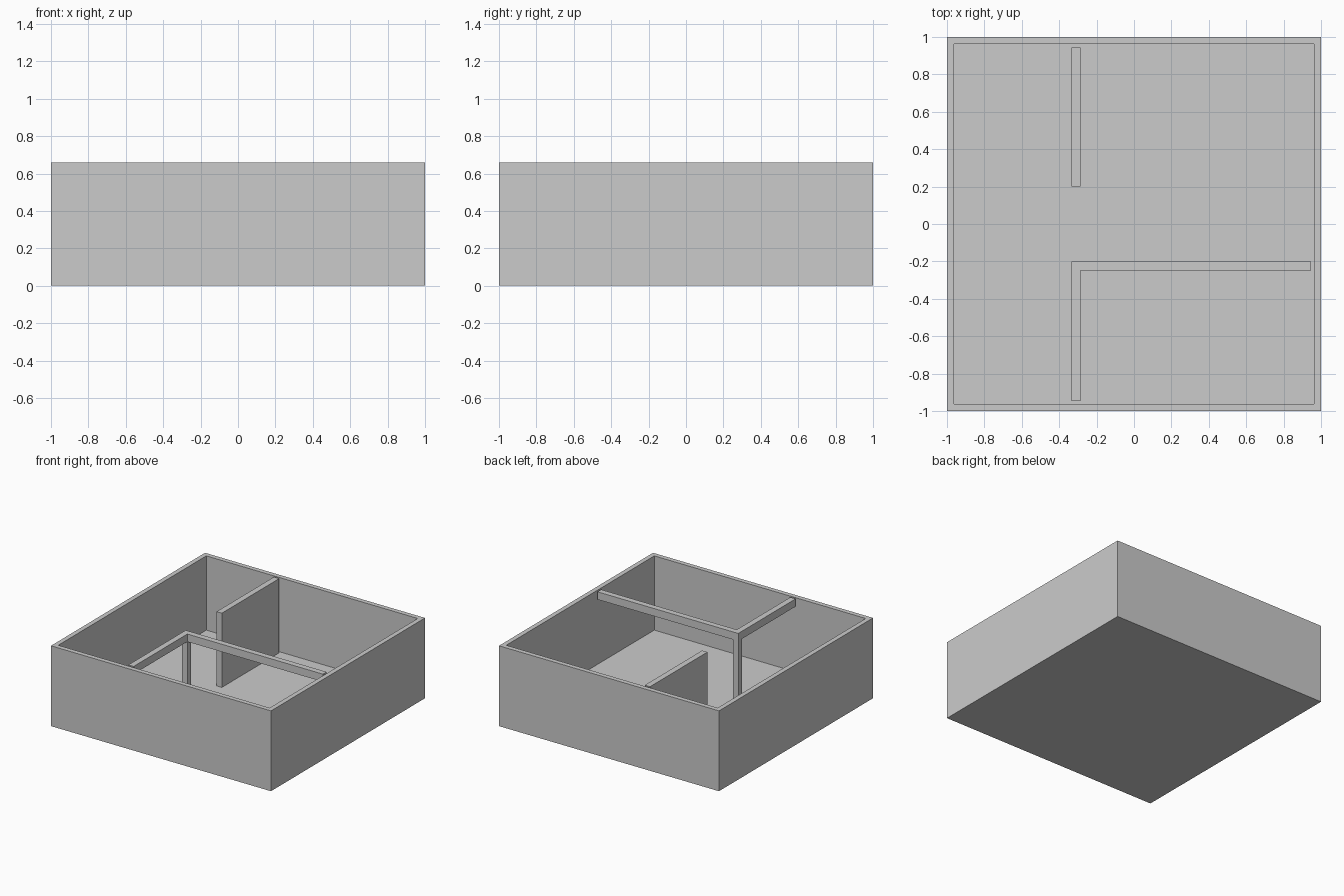
import bpy, bmesh
from mathutils import Matrix, Vector

if "Cube" in bpy.data.objects:
    bpy.data.objects.remove(bpy.data.objects["Cube"])

TOP = 0.66      # overall height
FLOOR = 0.05    # floor slab thickness
WALL = 0.055    # outer wall thickness
INNER = 1 - WALL
LINTEL = TOP - 0.063


def finish(name, bm):
    bmesh.ops.recalc_face_normals(bm, faces=bm.faces)
    mesh = bpy.data.meshes.new(name)
    bm.to_mesh(mesh)
    bm.free()
    obj = bpy.data.objects.new(name, mesh)
    bpy.context.collection.objects.link(obj)
    return obj


def prism(name, outline, z0, z1):
    bm = bmesh.new()
    base = bm.faces.new([bm.verts.new((x, y, z0)) for x, y in outline])
    ext = bmesh.ops.extrude_face_region(bm, geom=[base])["geom"]
    verts = [g for g in ext if isinstance(g, bmesh.types.BMVert)]
    bmesh.ops.translate(bm, verts=verts, vec=(0, 0, z1 - z0))
    return finish(name, bm)


def rect(x0, x1, y0, y1):
    return [(x0, y0), (x1, y0), (x1, y1), (x0, y1)]


# open-topped shell: floor slab and four outer walls
bm = bmesh.new()
bmesh.ops.create_cube(bm, size=1, matrix=Matrix.Translation((0, 0, TOP / 2))
                      @ Matrix.Diagonal((2, 2, TOP, 1)))
bm.normal_update()
top = max(bm.faces, key=lambda f: f.calc_center_median().z)
bmesh.ops.inset_region(bm, faces=[top], thickness=WALL)
well = bmesh.ops.extrude_discrete_faces(bm, faces=[top])["faces"][0]
bmesh.ops.translate(bm, verts=well.verts, vec=Vector((0, 0, FLOOR - TOP)))
finish("outer_walls_and_floor", bm)

# partition layout
X0, X1 = -0.335, -0.287
Y0, Y1 = -0.248, -0.2

# solid partition at the back
prism("back_partition", rect(X0, X1, 0.2, INNER), FLOOR, TOP)

# corner post and L-shaped beam framing the open front room
prism("corner_post", rect(X0, X1, Y0, Y1), FLOOR, LINTEL)
prism("corner_beam", [(X0, -INNER), (X1, -INNER), (X1, Y0), (INNER, Y0),
                      (INNER, Y1), (X0, Y1)], LINTEL, TOP)
